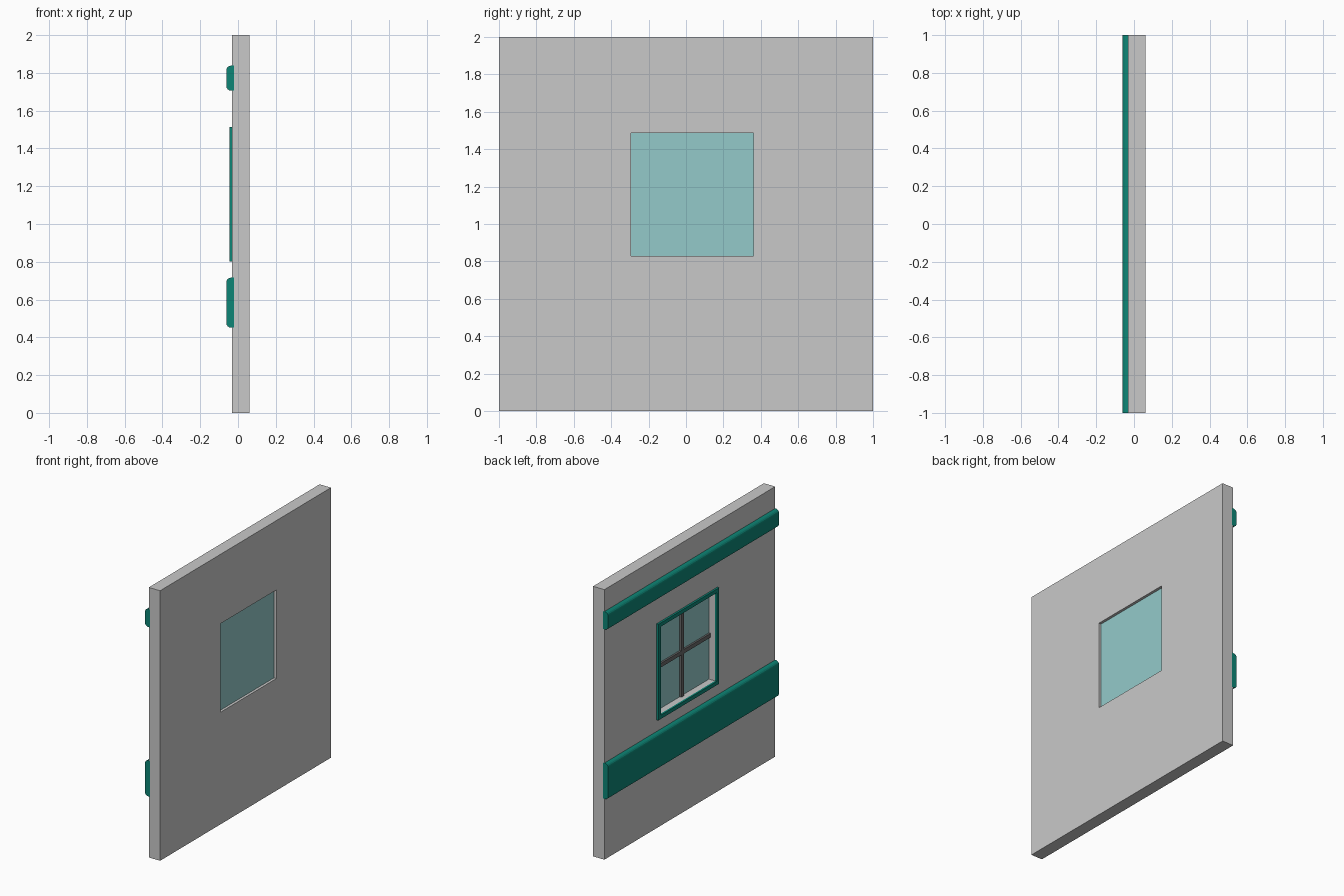
import bpy, bmesh, math

if "Cube" in bpy.data.objects:
    bpy.data.objects.remove(bpy.data.objects["Cube"])

CY, CZ = 0.033, 1.158      # window centre
HALF = 0.328               # half size of the opening


def material(name, rgb):
    m = bpy.data.materials.new(name)
    m.diffuse_color = (*rgb, 1)
    m.use_nodes = True
    m.node_tree.nodes["Principled BSDF"].inputs["Base Color"].default_value = m.diffuse_color
    return m


GREY = material("wall grey", (0.584, 0.584, 0.584))
TEAL = material("trim teal", (0.004, 0.235, 0.18))
GLASS = material("pale glass", (0.296, 0.591, 0.591))
DARK = material("dark bars", (0.14, 0.14, 0.14))


def finish(bm, name, mat):
    bmesh.ops.recalc_face_normals(bm, faces=bm.faces[:])
    me = bpy.data.meshes.new(name)
    bm.to_mesh(me)
    bm.free()
    me.materials.append(mat)
    ob = bpy.data.objects.new(name, me)
    bpy.context.collection.objects.link(ob)
    return ob


def rect(y0, y1, z0, z1):
    return [(y0, z0), (y1, z0), (y1, z1), (y0, z1)]


def ring(name, x0, x1, outer, inner, mat):
    """Rectangular slab with a rectangular hole through it along x."""
    bm = bmesh.new()
    loops = [[bm.verts.new((x, y, z)) for y, z in r]
             for x, r in ((x0, outer), (x1, outer), (x1, inner), (x0, inner))]
    for a, b in zip(loops, loops[1:] + loops[:1]):
        for i in range(4):
            j = (i + 1) % 4
            bm.faces.new((a[i], a[j], b[j], b[i]))
    return finish(bm, name, mat)


def box(name, x0, x1, y0, y1, z0, z1, mat):
    bm = bmesh.new()
    bmesh.ops.create_cube(bm, size=1)
    for v in bm.verts:
        v.co = (x0 + (v.co.x + .5) * (x1 - x0), y0 + (v.co.y + .5) * (y1 - y0),
                z0 + (v.co.z + .5) * (z1 - z0))
    return finish(bm, name, mat)


def moulding(name, z0, z1, x0=-0.0615, x1=-0.022, r=0.024, steps=4):
    """Full-width rail with rounded outer edges."""
    prof = [(x1, z0)]
    for cz, a0 in ((z0 + r, 270), (z1 - r, 180)):
        for i in range(steps + 1):
            a = math.radians(a0 - 90 * i / steps)
            prof.append((x0 + r + r * math.cos(a), cz + r * math.sin(a)))
    prof.append((x1, z1))
    bm = bmesh.new()
    face = bm.faces.new([bm.verts.new((x, -1, z)) for x, z in prof])
    ext = bmesh.ops.extrude_face_region(bm, geom=[face])
    bmesh.ops.translate(bm, vec=(0, 2, 0),
                        verts=[v for v in ext["geom"] if isinstance(v, bmesh.types.BMVert)])
    return finish(bm, name, TEAL)


opening = rect(CY - HALF, CY + HALF, CZ - HALF, CZ + HALF)

# Wall with window opening
ring("wall", -0.031, 0.0615, rect(-0.9995, 0.9995, 0, 2), opening, GREY)

# Teal surround on the outer face
F = HALF + 0.028
ring("window_frame", -0.046, -0.0305, rect(CY - F, CY + F, CZ - F, CZ + F), opening, TEAL)

# Glass and crossing bars
box("glass", 0.018, 0.042, CY - HALF, CY + HALF, CZ - HALF, CZ + HALF, GLASS)
B = 0.015
box("vertical_bar", 0.004, 0.02, CY - B, CY + B, CZ - HALF, CZ + HALF, DARK)
box("horizontal_bar", 0.004, 0.02, CY - HALF, CY + HALF, CZ - B, CZ + B, DARK)

# Horizontal rails above and below the window
moulding("upper_rail", 1.706, 1.838)
moulding("lower_rail", 0.451, 0.716)
